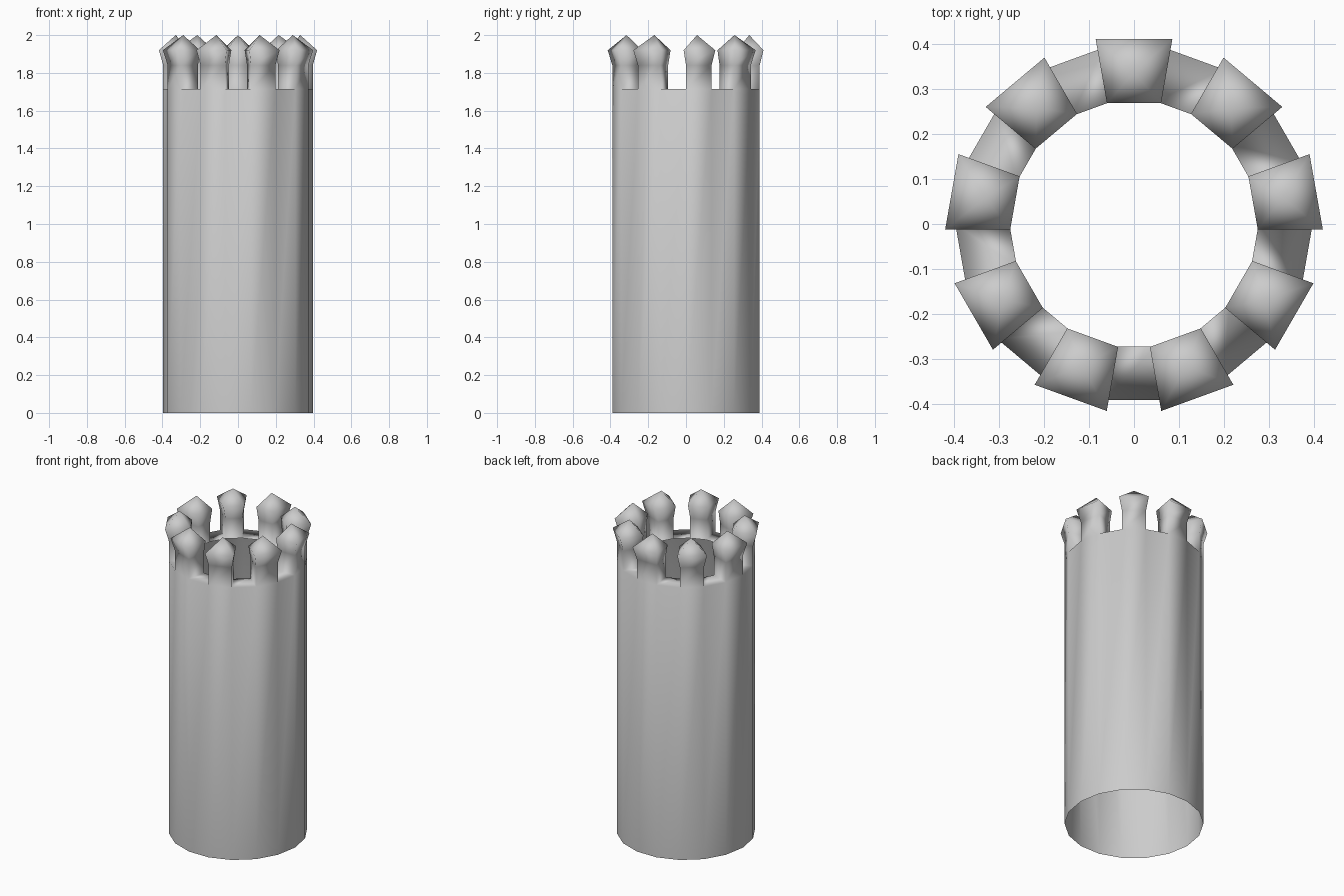
import bpy, bmesh
from math import cos, sin, tan, radians
from mathutils import Vector

if "Cube" in bpy.data.objects:
    bpy.data.objects.remove(bpy.data.objects["Cube"])

SIDES = 18
R_OUT, R_IN = 0.39, 0.272          # distances to the flat sides
T = tan(radians(10))
Z_RIM, Z_NECK, Z_CAP, Z_TIP = 1.715, 1.84, 1.92, 2.0

bm = bmesh.new()


def ring(apothem, z):
    r = apothem / cos(radians(10))
    return [bm.verts.new((r * cos(radians(80 + 20 * i)),
                          r * sin(radians(80 + 20 * i)), z)) for i in range(SIDES)]


def wedge(angle, z, inner, w_in, outer, w_out):
    """Four corners of a wedge section whose middle lies at the given angle."""
    d = Vector((cos(angle), sin(angle), 0))
    s = Vector((-sin(angle), cos(angle), 0))
    up = Vector((0, 0, z))
    return [bm.verts.new(d * r + s * w + up) for r, w in
            ((outer, -w_out), (outer, w_out), (inner, w_in), (inner, -w_in))]


def bridge(a, b):
    for i in range(4):
        j = (i + 1) % 4
        bm.faces.new((a[i], a[j], b[j], b[i]))


# Open shell wall and rim, with a merlon on every second side
base, top, inner = ring(R_OUT, 0), ring(R_OUT, Z_RIM), ring(R_IN, Z_RIM)
for i in range(SIDES):
    j = (i + 1) % SIDES
    bm.faces.new((base[i], base[j], top[j], top[i]))
    root = [top[i], top[j], inner[j], inner[i]]
    if i % 2:
        bm.faces.new(root)
        continue
    # Merlon: straight shaft, flared cap, pyramid tip
    a = radians(90 + 20 * i)
    neck = wedge(a, Z_NECK, R_IN, R_IN * T, R_OUT, R_OUT * T)
    cap = wedge(a, Z_CAP, 0.268, 0.06, 0.41, 0.085)
    bridge(root, neck)
    bridge(neck, cap)
    tip = bm.verts.new((0.335 * cos(a), 0.335 * sin(a), Z_TIP))
    for k in range(4):
        bm.faces.new((cap[k], cap[(k + 1) % 4], tip))

for f in bm.faces:
    f.smooth = True
mesh = bpy.data.meshes.new("tower")
bm.to_mesh(mesh)
bm.free()
bpy.context.collection.objects.link(bpy.data.objects.new("tower", mesh))
